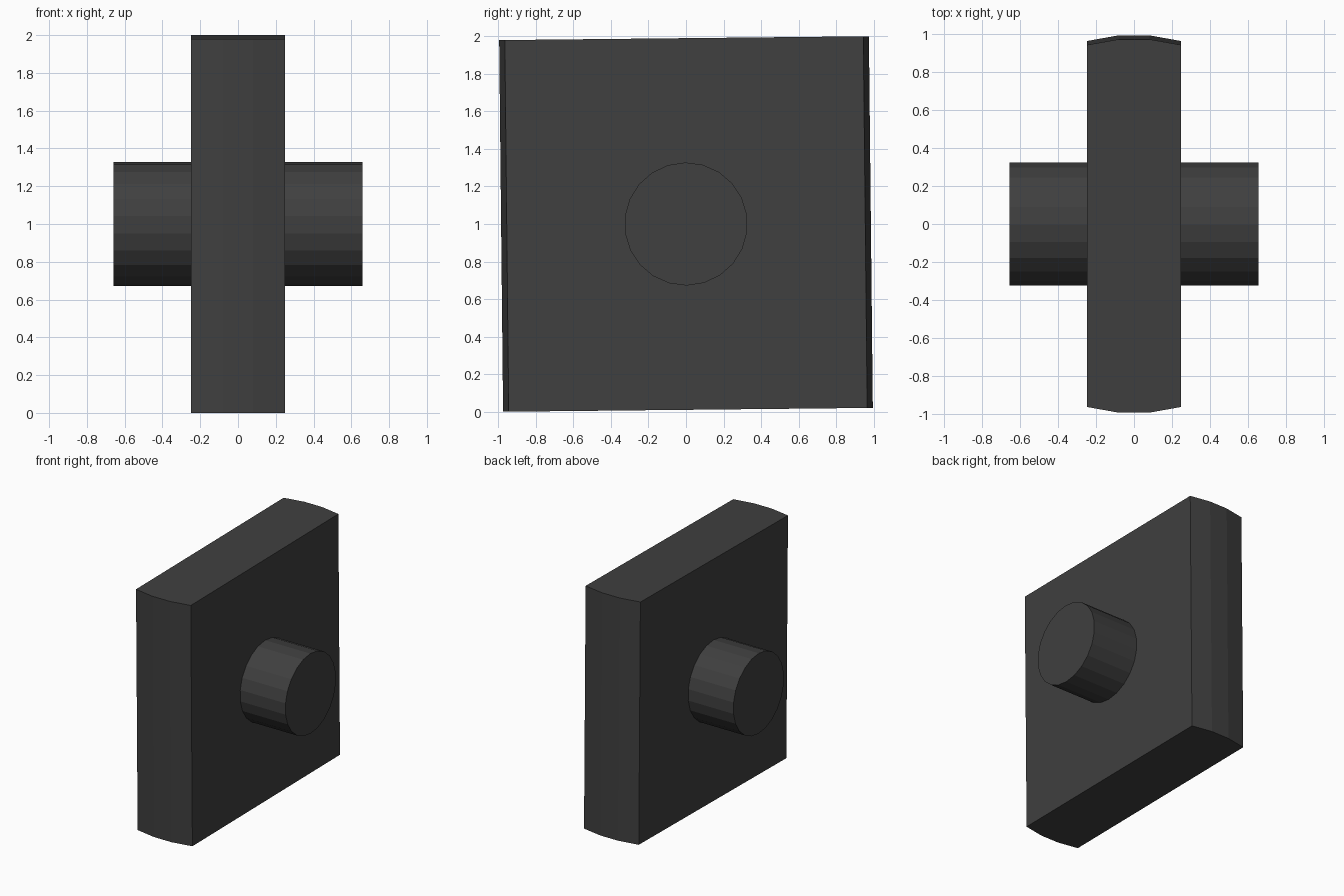
import bpy, bmesh
from math import sin, cos, pi, radians
from mathutils import Matrix, Vector

if "Cube" in bpy.data.objects:
    bpy.data.objects.remove(bpy.data.objects["Cube"])

dark = bpy.data.materials.new("dark_grey")
dark.diffuse_color = (0.05, 0.05, 0.05, 1)
dark.use_nodes = True
dark.node_tree.nodes["Principled BSDF"].inputs["Base Color"].default_value = dark.diffuse_color

# The whole model leans very slightly about the x axis through its centre
tilt = Matrix.Translation((0, 0, 1)) @ Matrix.Rotation(radians(0.6), 4, 'X')


def prism(name, outline, sweep):
    """Extrude a closed flat outline along a vector, then tilt it."""
    bm = bmesh.new()
    face = bm.faces.new([bm.verts.new(p) for p in outline])
    out = bmesh.ops.extrude_face_region(bm, geom=[face])
    moved = [v for v in out["geom"] if isinstance(v, bmesh.types.BMVert)]
    bmesh.ops.translate(bm, verts=moved, vec=Vector(sweep))
    bmesh.ops.transform(bm, matrix=tilt, verts=bm.verts)
    bmesh.ops.recalc_face_normals(bm, faces=bm.faces)
    mesh = bpy.data.meshes.new(name)
    bm.to_mesh(mesh)
    bm.free()
    mesh.materials.append(dark)
    obj = bpy.data.objects.new(name, mesh)
    bpy.context.collection.objects.link(obj)
    return obj


# Square plate with faceted, bowed front and back edges
half_h = 0.99
back = [(0.248, 0.955), (0.08, 0.985), (-0.08, 0.985), (-0.248, 0.955)]
profile = back + [(-x, -y) for x, y in back]
prism("plate", [(x, y, -half_h) for x, y in profile], (0, 0, 2 * half_h))

# Round axle through the middle
sides, radius, half_len = 22, 0.328, 0.658
ring = [2 * pi * i / sides for i in range(sides)]
prism("axle", [(-half_len, radius * sin(a), radius * cos(a)) for a in ring],
      (2 * half_len, 0, 0))
